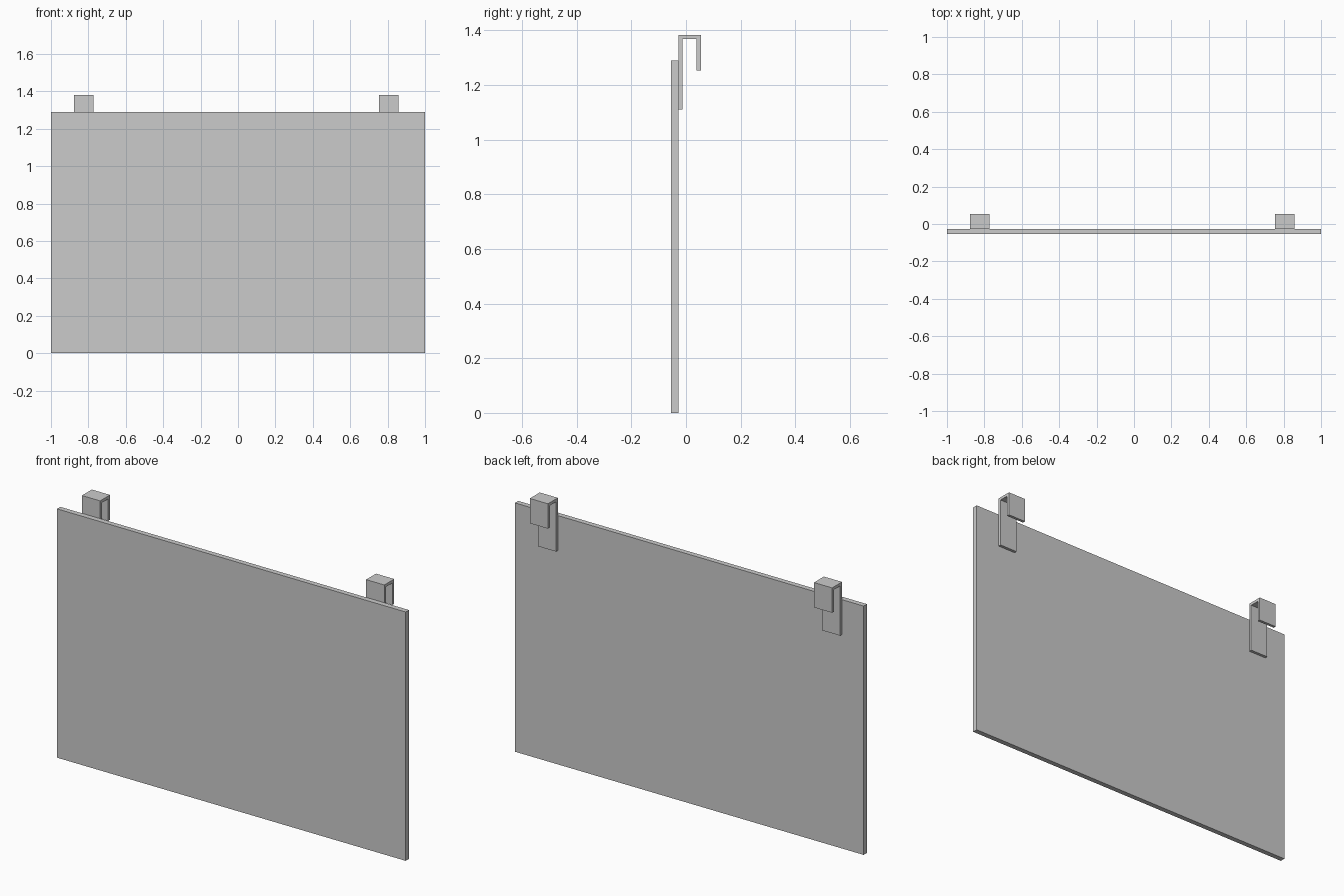
import bpy

if "Cube" in bpy.data.objects:
    bpy.data.objects.remove(bpy.data.objects["Cube"])


def make_object(name, verts, faces):
    mesh = bpy.data.meshes.new(name)
    mesh.from_pydata(verts, [], faces)
    mesh.update()
    obj = bpy.data.objects.new(name, mesh)
    bpy.context.collection.objects.link(obj)
    return obj


def extrude_x(name, profile, x0, x1):
    """Extrude a (y, z) profile, clockwise seen from +x, between x0 and x1."""
    n = len(profile)
    verts = [(x, y, z) for x in (x0, x1) for y, z in profile]
    faces = [list(range(n)), list(range(2 * n - 1, n - 1, -1))]
    faces += [(i, i + n, (i + 1) % n + n, (i + 1) % n) for i in range(n)]
    return make_object(name, verts, faces)


# Flat hanging panel
FRONT, BACK, TOP = -0.054, -0.027, 1.29
extrude_x("panel", [(FRONT, 0), (FRONT, TOP), (BACK, TOP), (BACK, 0)], -1, 1)

# Bent strip hooks: long leg on the panel's back, short leg hanging behind
T = 0.015
REAR, PEAK, LONG_END, SHORT_END = 0.054, 1.382, 1.109, 1.253
hook_profile = [
    (BACK, LONG_END), (BACK, PEAK), (REAR, PEAK), (REAR, SHORT_END),
    (REAR - T, SHORT_END), (REAR - T, PEAK - T),
    (BACK + T, PEAK - T), (BACK + T, LONG_END),
]
for name, x in (("left_hook", -0.876), ("right_hook", 0.754)):
    extrude_x(name, hook_profile, x, x + 0.104)
